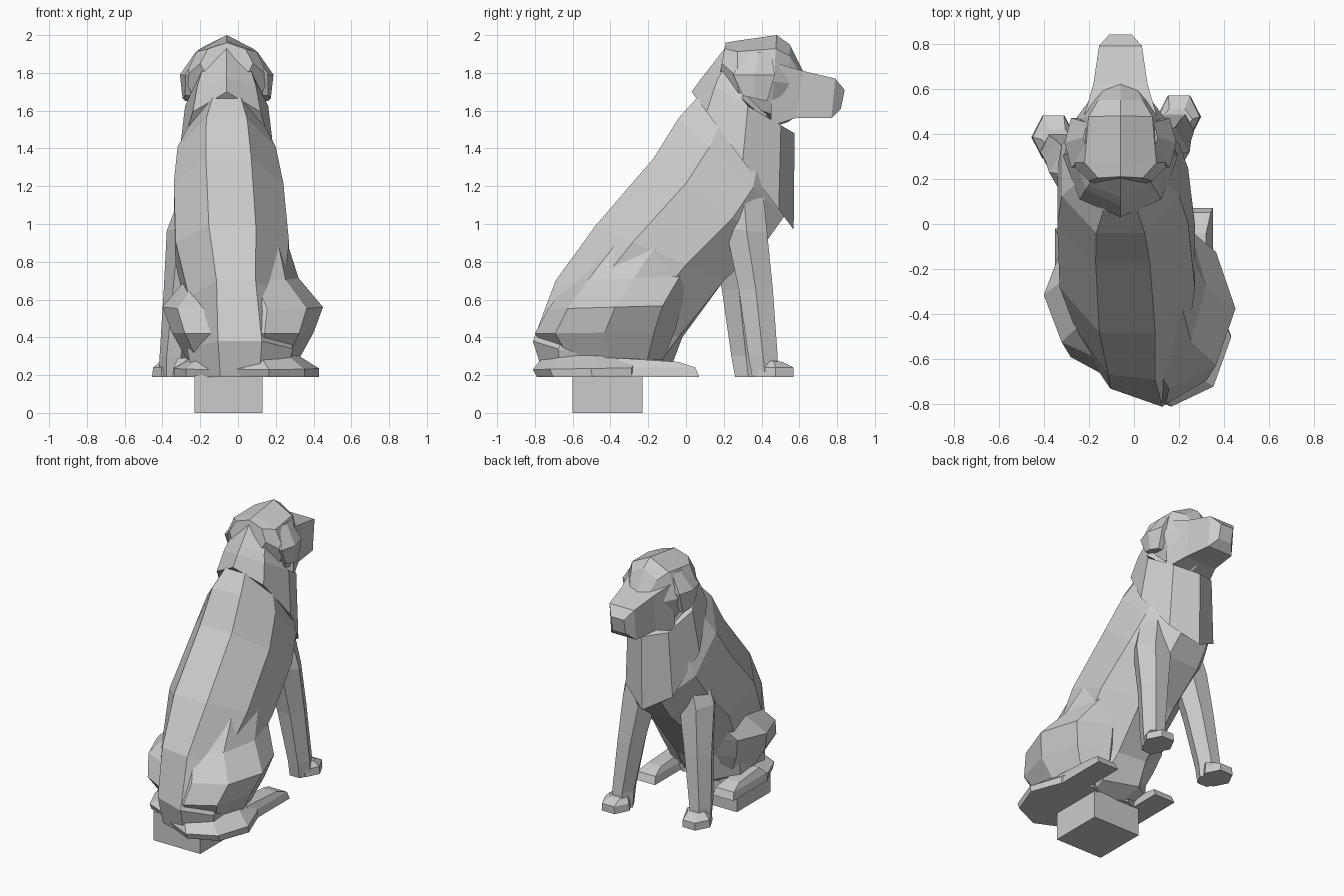
import bpy, bmesh, math

cube = bpy.data.objects.get("Cube")
if cube:
    bpy.data.objects.remove(cube)

grey = bpy.data.materials.new("plain grey")
grey.use_nodes = True
colour = (0.6, 0.6, 0.6, 1)
grey.diffuse_color = colour
grey.node_tree.nodes["Principled BSDF"].inputs["Base Color"].default_value = colour


def loft(name, rings, n=8, flat=True):
    """Each ring: back y, back z, front y, front z, centre x, half width, optional sideways skew."""
    bm = bmesh.new()
    loops = []
    shift = 0.5 if flat else 0
    grow = 1 / math.cos(math.pi / n) if flat else 1
    for ring in rings:
        yb, zb, yf, zf, cx, w = ring[:6]
        skew = ring[6] if len(ring) > 6 else 0
        loop = []
        for k in range(n):
            a = 2 * math.pi * (k + shift) / n
            c, s = math.cos(a) * grow / 2, math.sin(a) * grow * w
            loop.append(bm.verts.new((cx + s,
                                      (yb + yf) / 2 + (yb - yf) * c + skew * s,
                                      (zb + zf) / 2 + (zb - zf) * c)))
        loops.append(loop)
    for lo, hi in zip(loops, loops[1:]):
        for k in range(n):
            j = (k + 1) % n
            bm.faces.new((lo[k], lo[j], hi[j], hi[k]))
    bm.faces.new(loops[0])
    bm.faces.new(loops[-1])
    bmesh.ops.recalc_face_normals(bm, faces=bm.faces)
    mesh = bpy.data.meshes.new(name)
    bm.to_mesh(mesh)
    bm.free()
    mesh.materials.append(grey)
    obj = bpy.data.objects.new(name, mesh)
    bpy.context.collection.objects.link(obj)
    return obj


# Square peg under the rump
loft("peg", [(-.6, 0, -.23, 0, -.05, .18), (-.6, .2, -.23, .2, -.05, .18)], 4)

# Torso, leaning from rump to shoulders
loft("torso", [
    (-.72, .19, -.25, .19, .01, .25, -.3),
    (-.77, .38, -.12, .24, .01, .28, -.35),
    (-.68, .70, -.03, .40, -.01, .25, -.1),
    (-.48, .99, .2, .70, -.03, .3),
    (-.17, 1.35, .42, .90, -.05, .29),
    (-.04, 1.56, .52, 1.04, -.06, .26),
    (.06, 1.67, .53, 1.3, -.06, .18)])

# Neck and breast, overlapping the shoulders like a collar
loft("neck_and_breast", [
    (.03, 1.70, .57, .97, -.06, .255),
    (.08, 1.77, .575, 1.48, -.06, .22),
    (.12, 1.82, .47, 1.51, -.06, .2),
    (.22, 1.95, .5, 1.62, -.06, .15)], flat=False)

# Skull
loft("skull", [
    (.21, 1.96, .17, 1.74, -.06, .14),
    (.27, 1.97, .28, 1.58, -.06, .225),
    (.48, 2.0, .45, 1.51, -.06, .2),
    (.55, 1.95, .54, 1.54, -.06, .14),
    (.62, 1.81, .6, 1.58, -.06, .09)], flat=False)

# Boxy muzzle with a bevelled nose
loft("muzzle", [
    (.45, 1.86, .45, 1.52, -.06, .17),
    (.62, 1.81, .58, 1.56, -.06, .12),
    (.79, 1.77, .77, 1.56, -.06, .095),
    (.84, 1.71, .82, 1.61, -.06, .05)], 4)

# Folded ears
for side, label in ((1, "left"), (-1, "right")):
    loft(label + "_ear", [
        (.32, 1.91, .45, 1.91, -.06 + side * .13, .03),
        (.25, 1.79, .47, 1.79, -.06 + side * .19, .05),
        (.3, 1.68, .43, 1.65, -.06 + side * .205, .025)], 6)

# Front legs: the right one stands further back
for label, dy, top, foot in (("left", 0, .12, .19), ("right", -.09, -.25, -.34)):
    mid = (top + foot) / 2
    loft(label + "_front_leg", [
        (.35 + dy, .19, .49 + dy, .19, foot, .065),
        (.33 + dy, .3, .485 + dy, .3, foot, .065),
        (.28 + dy, .65, .46 + dy, .65, mid, .085),
        (.21 + dy, .98, .43 + dy, .95, top, .11),
        (.2 + dy, 1.25, .4 + dy, 1.25, top * .7, .08)], 6)
    loft(label + "_front_paw", [
        (.38 + dy, .19, .57 + dy, .19, foot * 1.05, .085),
        (.38 + dy, .24, .57 + dy, .24, foot * 1.05, .08),
        (.42 + dy, .28, .51 + dy, .27, foot, .06)], 6)

# Haunches, hocks and hind paws: the left haunch is larger and set further back
for side, label, reach, back, dy, hock, heel in (
        (1, "left", .45, -.8, 0, .43, -.81), (-1, "right", .4, -.68, .06, .34, -.64)):
    def span(inner, outer):
        return side * (inner + outer) / 2, (outer - inner) / 2
    loft(label + "_haunch", [
        (back + .1, .28, -.12, .28, *span(-.1, reach - .13)),
        (back, .42, -.06, .43, *span(-.12, reach - .05)),
        (back + .07, .55, -.02, .57, *span(-.14, reach)),
        (back + .18, .7, .07, .73, *span(-.14, reach - .13)),
        (back + .4, .97, .15, .9, *span(-.1, reach - .2))], flat=False)
    loft(label + "_hock", [
        (heel + .02, .19, -.2, .19, *span(-.1, hock)),
        (heel, .23, -.2, .24, *span(-.1, hock)),
        (heel + .07, .32, -.15, .3, *span(-.1, hock - .12))], flat=False)
    loft(label + "_hind_paw", [
        (-.4, .19, .07 - dy * 1.5, .19, *span(.19, .35)),
        (-.4, .24, .05 - dy * 1.5, .24, *span(.2, .34)),
        (-.35, .29, -.04 - dy * 1.5, .27, *span(.22, .32))], 4)
